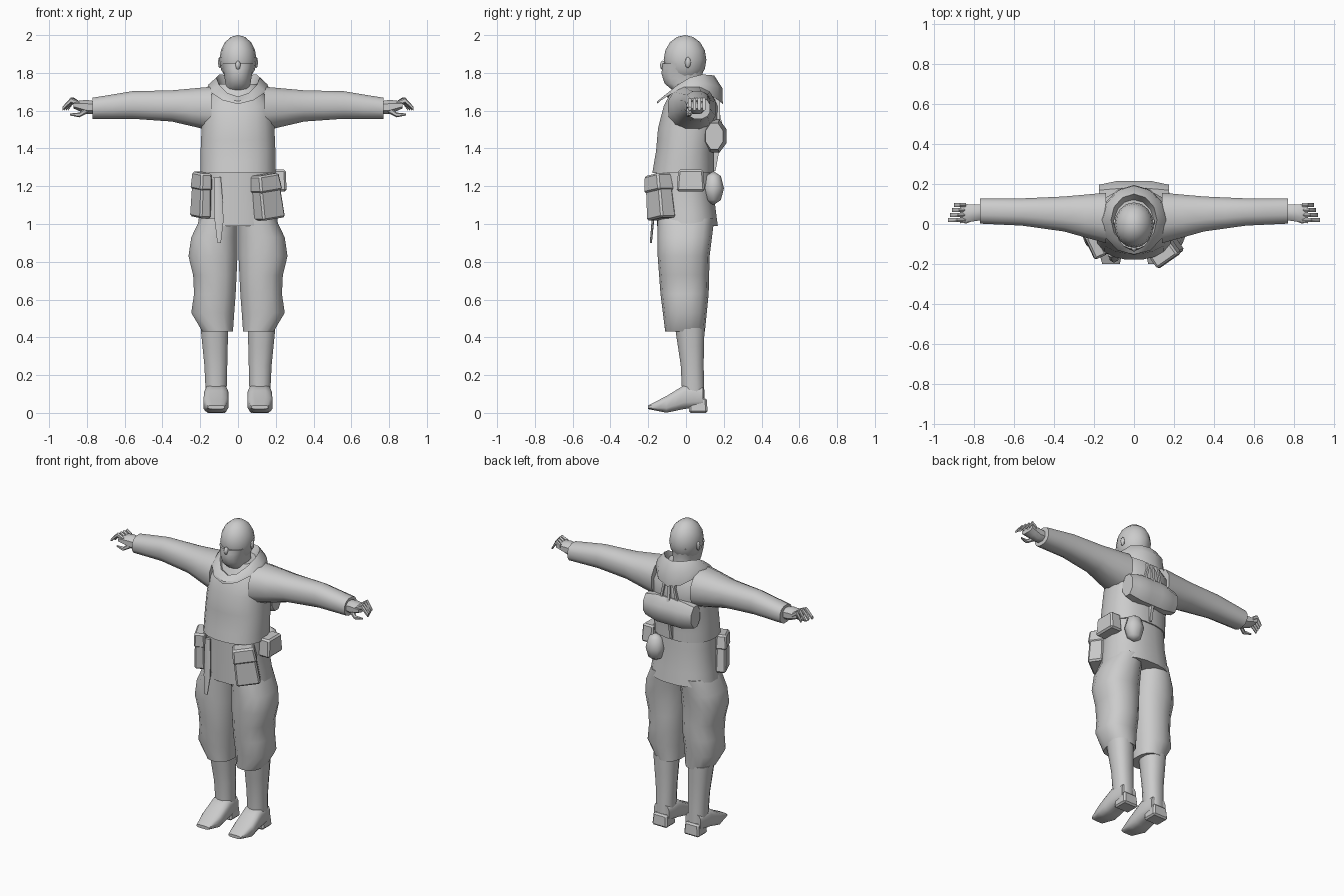
import bpy, bmesh, math
from mathutils import Matrix

default = bpy.data.objects.get("Cube")
if default:
    bpy.data.objects.remove(default, do_unlink=True)

shade = (.6, .6, .6, 1)
grey = bpy.data.materials.new("plain grey")
grey.use_nodes = True
grey.diffuse_color = shade
grey.node_tree.nodes["Principled BSDF"].inputs["Base Color"].default_value = shade


def finish(name, bm, mirror=False, angle=45):
    """Turn a bmesh into a smooth shaded object, optionally mirrored in x."""
    bmesh.ops.recalc_face_normals(bm, faces=bm.faces)
    mesh = bpy.data.meshes.new(name)
    bm.to_mesh(mesh)
    bm.free()
    mesh.materials.append(grey)
    part = bpy.data.objects.new(name, mesh)
    bpy.context.collection.objects.link(part)
    bpy.ops.object.select_all(action="DESELECT")
    part.select_set(True)
    bpy.context.view_layer.objects.active = part
    bpy.ops.object.shade_smooth_by_angle(angle=math.radians(angle))
    if mirror:
        part.modifiers.new("Mirror", "MIRROR").use_mirror_merge = False


def skin(bm, rows):
    """Bridge closed rows of points with quads and return the vertex rows."""
    rows = [[bm.verts.new(point) for point in row] for row in rows]
    for lower, upper in zip(rows, rows[1:]):
        for i in range(len(lower)):
            bm.faces.new((lower[i - 1], lower[i], upper[i], upper[i - 1]))
    return rows


def sample(channel, t):
    """Read an evenly spaced list of stations, or a constant, at t from 0 to 1."""
    if not isinstance(channel, list):
        return channel
    place = t * (len(channel) - 1)
    i = min(int(place), len(channel) - 2)
    return channel[i] + (channel[i + 1] - channel[i]) * (place - i)


def loft(name, axis, start, stop, sides, depths, steps=6, count=12, power=.85, mirror=False):
    """Rounded sections along an axis, each fitted between two pairs of limits."""
    bm = bmesh.new()
    rows = []
    for k in range(steps + 1):
        t = k / steps
        along = start + (stop - start) * t
        limits = [[sample(channel, t) for channel in pair] for pair in (sides, depths)]
        row = []
        for i in range(count):
            turn = math.tau * (i + .5) / count
            a, b = ((low + high) / 2 + (high - low) / 2 * math.copysign(abs(wave) ** power, wave)
                    for (low, high), wave in zip(limits, (math.cos(turn), math.sin(turn))))
            row.append({"X": (along, a, b), "Y": (a, along, b), "Z": (a, b, along)}[axis])
        rows.append(row)
    rows = skin(bm, rows)
    bm.faces.new(rows[0])
    bm.faces.new(rows[-1])
    finish(name, bm, mirror)


def even(widths):
    """Limits that are the same on the left and on the right."""
    return [-w for w in widths], widths


def box(name, centre, size, turn=0, lean=0, mirror=False):
    """Bevelled box that narrows a little towards the top."""
    bm = bmesh.new()
    bmesh.ops.create_cube(bm, size=1)
    for v in bm.verts:
        if v.co.z > 0:
            v.co.xy *= .88
    bmesh.ops.scale(bm, vec=size, verts=bm.verts)
    bmesh.ops.bevel(bm, geom=bm.edges[:], offset=.01, segments=1, affect="EDGES")
    spin = Matrix.Rotation(math.radians(turn), 4, "Z") @ Matrix.Rotation(math.radians(lean), 4, "Y")
    bm.transform(Matrix.Translation(centre) @ spin)
    finish(name, bm, mirror, angle=30)


def ball(name, centre, radii, count=16, mirror=False):
    """Ellipsoid from a sphere."""
    bm = bmesh.new()
    bmesh.ops.create_uvsphere(bm, u_segments=count, v_segments=count // 2, radius=1)
    bm.transform(Matrix.LocRotScale(centre, None, radii))
    finish(name, bm, mirror, angle=60)


def pouch(name, x, y, z, width, depth, height, turn, lean):
    """Belt pouch with a flap folded over its upper third."""
    box(name, (x, y, z), (width, depth, height), turn, lean)
    lift = height / 3
    shift = lift * math.sin(math.radians(lean))
    slope = math.radians(turn)
    box(name + "_flap", (x + shift * math.cos(slope), y + shift * math.sin(slope), z + lift),
        (width, depth * 1.1, height * .4), turn, lean)


# Jacket: bloused chest over a flared skirt
loft("jacket_chest", "Z", 1.27, 1.74, even([.2, .2, .195, .19, .1]),
     ([-.18, -.16, -.15, -.12, -.06], [.15, .15, .17, .17, .12]), steps=8, count=20)
loft("jacket_skirt", "Z", .99, 1.3, even([.215, .195, .19]), (-.155, [.17, .15, .14]),
     steps=4, count=20)

# Sleeves
loft("sleeve", "X", .14, .77, ([-.1, -.04, -.01, 0], [.16, .14, .13, .13]),
     ([1.49, 1.54, 1.555, 1.555], [1.73, 1.71, 1.705, 1.67]), mirror=True)

# Hands with curled fingers and thumb
loft("hand", "X", .74, .87, ([.02, .01, 0], [.1, .1, .105]),
     ([1.58, 1.58, 1.61], [1.65, 1.66, 1.65]), steps=4, count=8, mirror=True)
for finger, y in enumerate((.01, .035, .06, .085)):
    loft(f"finger_{finger + 1}", "X", .84, .93 - finger * .01, (y, y + .02),
         ([1.62, 1.64, 1.6], [1.65, 1.67, 1.62]), steps=4, count=6, mirror=True)
loft("thumb", "X", .79, .89, ([.02, 0, .015], [.05, .025, .025]),
     ([1.59, 1.565, 1.575], [1.63, 1.59, 1.585]), steps=4, count=6, mirror=True)

# Baggy trousers gathered below the knee
loft("trouser_leg", "Z", .43, 1.03, ([.025, .01, 0, 0], [.19, .25, .235, .24, .265, .25, .2]),
     ([-.11, -.135, -.15, -.15], [.1, .12, .125, .15]), count=14, mirror=True)

# Tall boots with a pointed foot and a separate heel
loft("boot_shaft", "Z", .06, .45, ([.06, .055, .05], [.17, .18, .2]),
     ([-.02, -.03, -.06], [.1, .095, .1]), steps=4, mirror=True)
loft("boot_foot", "Y", -.2, .09, ([.07, .05, .05, .06], [.16, .185, .18, .17]),
     ([.02, 0, .02, .03], [.04, .09, .15, .14]), power=.6, mirror=True)
box("boot_heel", (.115, .065, .04), (.11, .1, .08), mirror=True)

# Masked head: skull, and face cloth that ends in a ledge below the eyes
ball("skull", (0, -.005, 1.87), (.098, .113, .13))
loft("face_cloth", "Z", 1.69, 1.85, even([.07, .068, .075, .09]),
     ([-.05, -.115, -.132, -.125], [.09, .09, .09, .1]), count=16)
ball("ear", (.096, .01, 1.855), (.01, .016, .03), count=8, mirror=True)
ball("nose", (0, -.122, 1.84), (.015, .016, .025), count=8)

# Lowered hood: pointed opening in front, drooping at the back
bm = bmesh.new()
rows = []
for wide, deep, height, tilt, sag in ((.165, .175, 1.715, 0, .08), (.155, .172, 1.74, .035, .055),
                                      (.115, .13, 1.775, .055, .045), (.08, .09, 1.69, .03, 0)):
    row = []
    for i in range(12):
        c, s = math.cos(math.tau * i / 12), math.sin(math.tau * i / 12)
        row.append((wide * c, .02 + deep * s, height + tilt * s - sag * s * s))
    rows.append(row)
skin(bm, rows)
finish("hood", bm)

# Belt pouches, side box and canteen
pouch("left_front_pouch", .155, -.14, 1.14, .145, .095, .23, turn=35, lean=-8)
pouch("right_front_pouch", -.195, -.1, 1.15, .14, .065, .23, turn=-65, lean=5)
box("left_side_box", (.215, .025, 1.23), (.085, .15, .115))
ball("canteen", (.12, .145, 1.19), (.062, .056, .09), count=8)

# Rolled pack across the back, with its straps
loft("back_pack", "X", -.175, .175, ([.1, .08, .08, .08, .1], [.2, .22, .22, .22, .2]),
     ([1.39, 1.37, 1.37, 1.37, 1.39], [1.54, 1.56, 1.56, 1.56, 1.54]), steps=8, count=8, power=1)
loft("pack_strap", "Z", 1.28, 1.66, even([.012, .012]),
     (.13, [.16, .18, .222, .19, .18]), steps=8, count=4)
loft("shoulder_strap", "Z", 1.53, 1.66, ([.05, .02], [.07, .04]), (.15, .185),
     steps=2, count=4, mirror=True)

# Hanging knife sheath
loft("knife_sheath", "Z", .9, 1.25, ([-.11, -.125, -.125, -.13], [-.09, -.075, -.08, -.09]),
     ([-.192, -.165], [-.18, -.145]), count=8)
